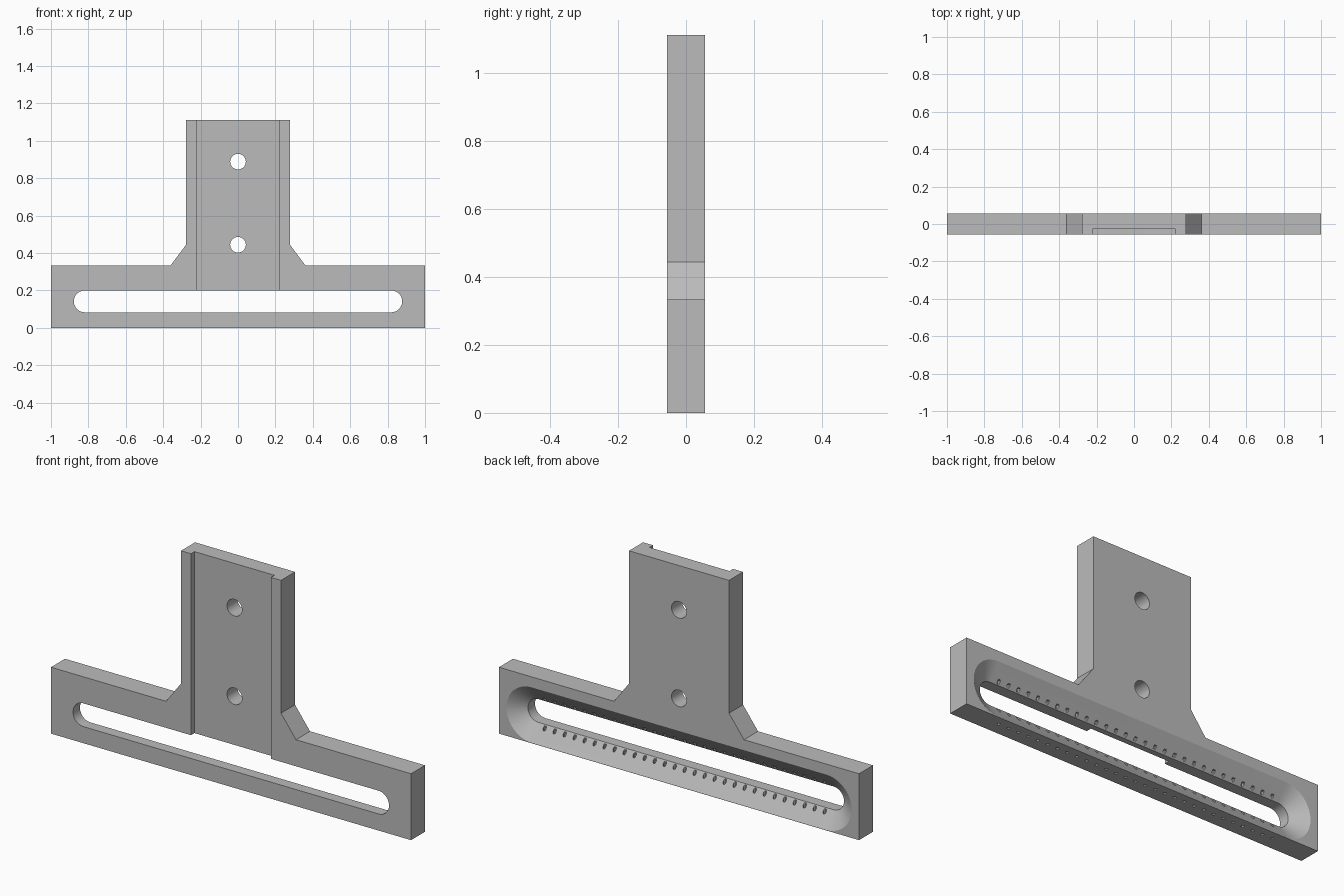
import bpy, bmesh, math

if "Cube" in bpy.data.objects:
    bpy.data.objects.remove(bpy.data.objects["Cube"], do_unlink=True)

MM = 2 / 72          # the bracket is laid out on a millimetre grid, 72 wide
HALF = 2 * MM        # half of the plate thickness

grey = bpy.data.materials.new("plain grey")
grey.use_nodes = True
colour = (0.5, 0.5, 0.5, 1)
grey.diffuse_color = colour
grey.node_tree.nodes["Principled BSDF"].inputs["Base Color"].default_value = colour


def loft(name, rings):
    """Closed solid through rings of equal point count."""
    bm = bmesh.new()
    loops = [[bm.verts.new(p) for p in ring] for ring in rings]
    bm.faces.new(loops[0])
    bm.faces.new(loops[-1])
    for a, b in zip(loops, loops[1:]):
        for i in range(len(a)):
            j = (i + 1) % len(a)
            bm.faces.new((a[i], a[j], b[j], b[i]))
    bmesh.ops.recalc_face_normals(bm, faces=bm.faces)
    mesh = bpy.data.meshes.new(name)
    bm.to_mesh(mesh)
    bm.free()
    mesh.materials.append(grey)
    obj = bpy.data.objects.new(name, mesh)
    bpy.context.collection.objects.link(obj)
    return obj


def stadium(y, radius, reach, z, steps=20):
    """Ring with two round ends, facing along y; reach 0 gives a circle."""
    ring = []
    for side in (1, -1):
        for i in range(steps + 1 if reach else steps):
            a = math.pi * i / steps - side * math.pi / 2
            ring.append((side * reach + radius * math.cos(a), y, z + radius * math.sin(a)))
    return ring


def circle_up(x, y, z, radius, steps=10):
    return [(x + radius * math.cos(2 * math.pi * i / steps),
             y + radius * math.sin(2 * math.pi * i / steps), z) for i in range(steps)]


def cut(target, cutter):
    mod = target.modifiers.new("cut", 'BOOLEAN')
    mod.operation = 'DIFFERENCE'
    mod.solver = 'EXACT'
    mod.object = cutter
    bpy.context.view_layer.objects.active = target
    bpy.ops.object.modifier_apply(modifier=mod.name)
    bpy.data.objects.remove(cutter, do_unlink=True)


# Plate: wide bar, sloped shoulders and upright, mirrored about x = 0
right_half = [(36, 0), (36, 12), (13, 12), (10, 16), (10, 40)]
right_half[2] = (13, 12)
outline = right_half + [(-x, z) for x, z in reversed(right_half)]
plate = loft("slotted_bracket", [[(x * MM, y, z * MM) for x, z in outline]
                                 for y in (-HALF, HALF)])

# Long slot, straight at the front and flared towards the back
slot_z, reach, narrow, wide = 5.1 * MM, 29.5 * MM, 2.1 * MM, 5 * MM
flare_y = 0.0
slope = (wide - narrow) / (HALF - flare_y)
cut(plate, loft("slot_cutter", [
    stadium(-0.1, narrow, reach, slot_z),
    stadium(flare_y, narrow, reach, slot_z),
    stadium(HALF + 0.02, wide + slope * 0.02, reach, slot_z)]))

# Shallow channel up the front of the upright, opening into the slot
cut(plate, loft("channel_cutter", [
    [(x * 8 * MM, y, z) for x, z in ((-1, 0.15), (1, 0.15), (1, 1.3), (-1, 1.3))]
    for y in (-0.1, -HALF + MM)]))

# Two screw holes
for z in (16, 32):
    cut(plate, loft("screw_hole_cutter",
                    [stadium(y, 1.5 * MM, 0, z * MM) for y in (-0.1, 0.1)]))

# Row of fine index holes rising through the bar, nicking both slot edges
for i in range(-14, 15):
    cut(plate, loft("index_hole_cutter",
                    [circle_up(i * 2 * MM, 0.01, z, 0.008) for z in (-0.05, 0.222)]))

# Rounded walls smooth, all edges crisp
bpy.ops.object.select_all(action='DESELECT')
plate.select_set(True)
bpy.context.view_layer.objects.active = plate
bpy.ops.object.shade_smooth_by_angle(angle=math.radians(25))
